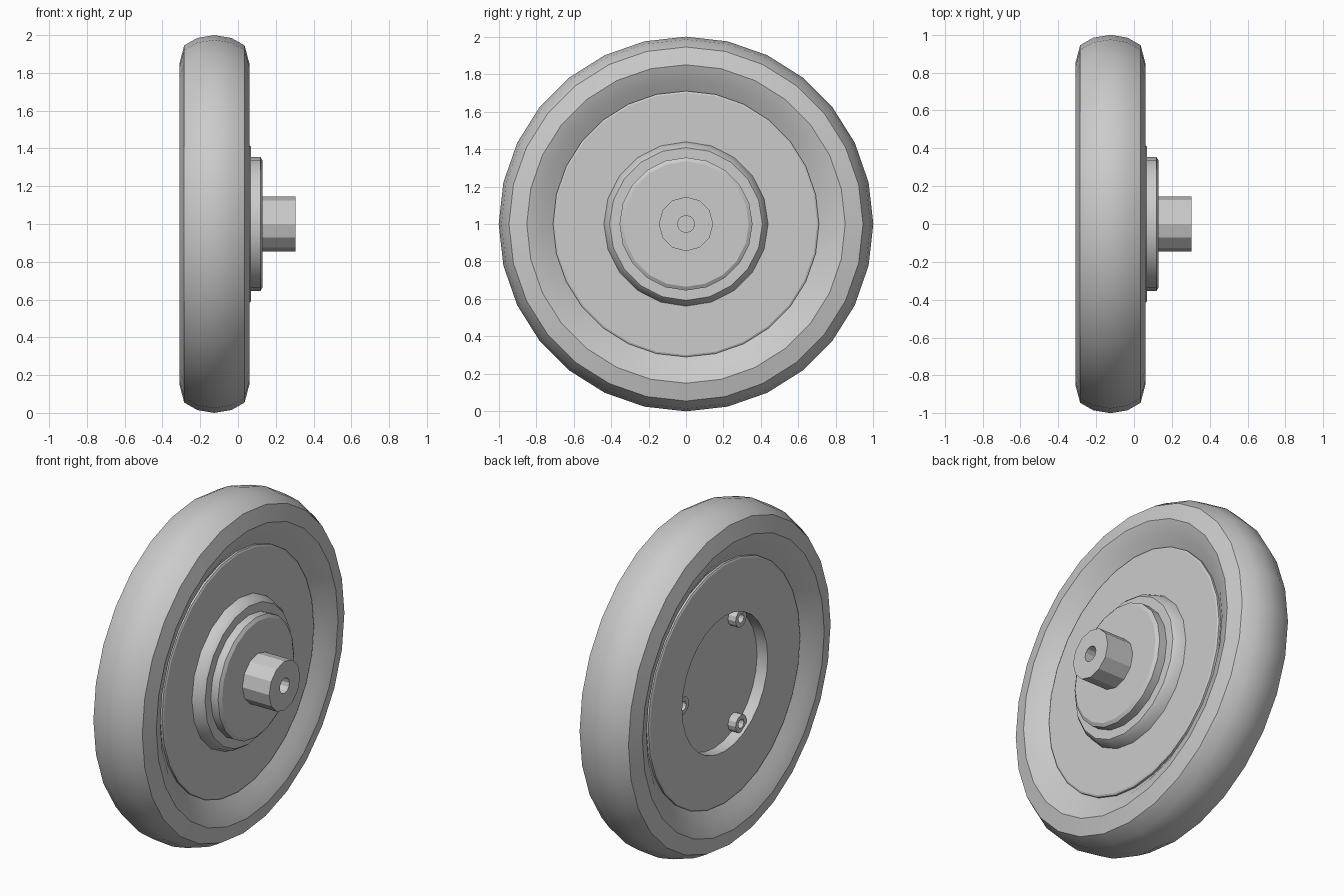
import bpy
import bmesh
import math

if "Cube" in bpy.data.objects:
    bpy.data.objects.remove(bpy.data.objects["Cube"], do_unlink=True)

grey = bpy.data.materials.new("plain grey")
grey.use_nodes = True
grey.diffuse_color = (0.6, 0.6, 0.6, 1)
grey.node_tree.nodes["Principled BSDF"].inputs["Base Color"].default_value = (0.6, 0.6, 0.6, 1)


def lathe(name, profile, sides, centre=(0, 0, 1), smooth=25, closed=False):
    """Turn an (x, radius) profile around the axle direction."""
    bm = bmesh.new()
    verts = [bm.verts.new((x, 0, r)) for x, r in profile]
    edges = [bm.edges.new(pair) for pair in zip(verts, verts[1:])]
    if closed:
        edges.append(bm.edges.new((verts[-1], verts[0])))
    bmesh.ops.spin(bm, geom=verts + edges, cent=(0, 0, 0), axis=(1, 0, 0),
                   angle=math.tau, steps=sides, use_duplicate=False)
    bmesh.ops.remove_doubles(bm, verts=bm.verts, dist=0.0005)
    bmesh.ops.recalc_face_normals(bm, faces=bm.faces)
    mesh = bpy.data.meshes.new(name)
    bm.to_mesh(mesh)
    bm.free()
    mesh.materials.append(grey)
    obj = bpy.data.objects.new(name, mesh)
    obj.location = centre
    bpy.context.collection.objects.link(obj)
    bpy.ops.object.select_all(action="DESELECT")
    obj.select_set(True)
    bpy.context.view_layer.objects.active = obj
    bpy.ops.object.shade_smooth_by_angle(angle=math.radians(smooth))
    return obj


# Tyre: half section mirrored about its middle plane
MID = -0.125
half = [(0.1, 0.68), (0.115, 0.715), (0.155, 0.77), (0.185, 0.85),
        (0.16, 0.945), (0.09, 0.985)]
section = [(MID + x, r) for x, r in half] + [(MID, 1.0)]
section += [(MID - x, r) for x, r in reversed(half)]
lathe("tyre", section, 28, smooth=30, closed=True)

# Wheel disc, with a shallow round recess in its inner side
lathe("wheel_disc", [(-0.185, 0), (-0.185, 0.4), (-0.255, 0.4), (-0.255, 0.7),
                     (-0.25, 0.71), (0, 0.71), (0.005, 0.7), (0.005, 0)], 28)

# Stepped hub
lathe("hub", [(0, 0), (0, 0.44), (0.05, 0.425), (0.07, 0.408), (0.07, 0.355),
              (0.118, 0.355), (0.13, 0.335), (0.13, 0)], 20)

# Axle stub with a blind bore
lathe("axle", [(0.12, 0), (0.12, 0.145), (0.305, 0.145), (0.305, 0.045),
               (0.2, 0.045), (0.2, 0)], 12)

# Three screw bosses inside the recess
for i in range(3):
    a = i * math.tau / 3
    lathe(f"screw_boss_{i + 1}",
          [(-0.18, 0.052), (-0.235, 0.052), (-0.235, 0.026), (-0.19, 0.026), (-0.19, 0)],
          12, centre=(0, 0.36 * math.cos(a), 1 + 0.36 * math.sin(a)))
